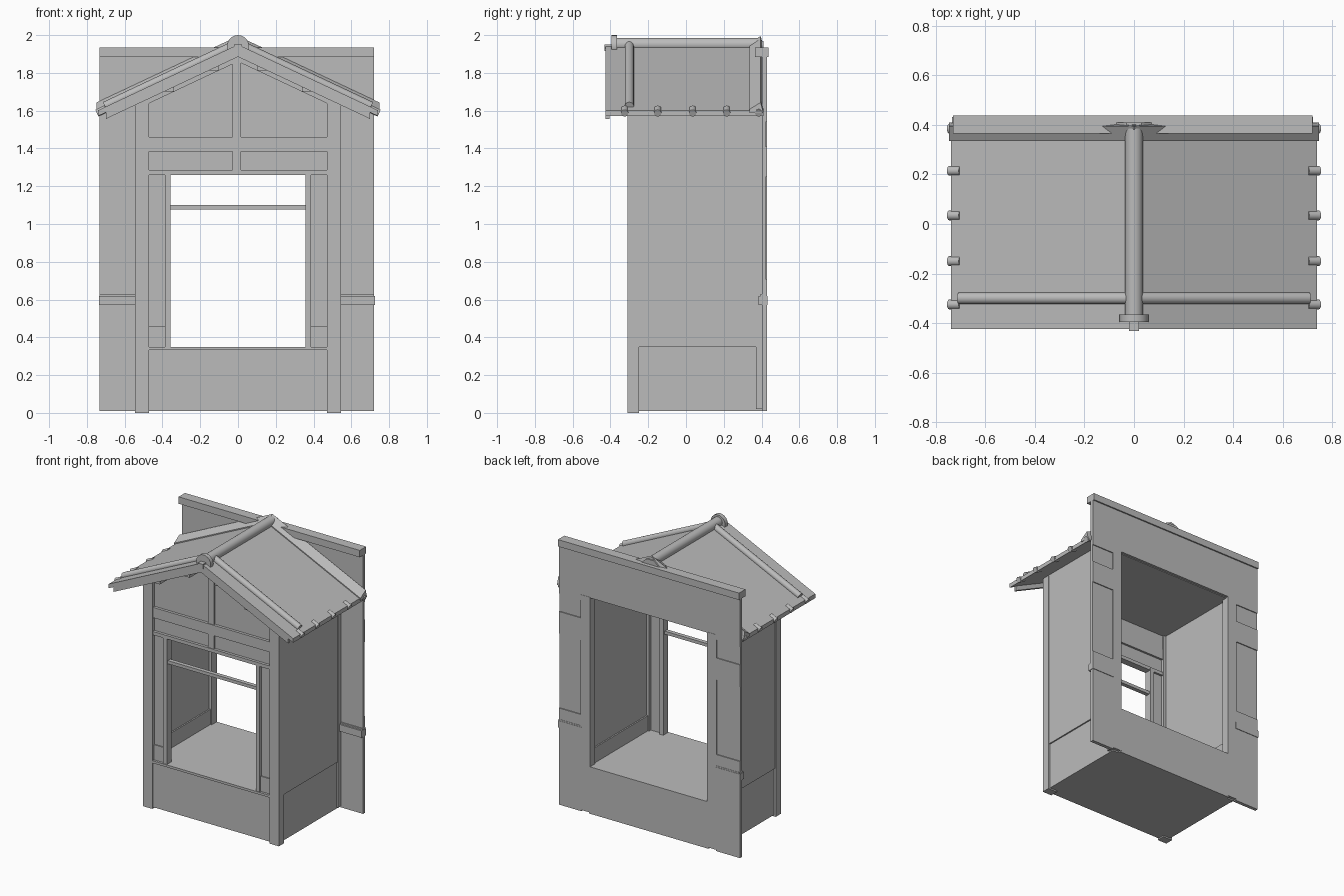
import bpy, math
from mathutils import Vector

cube = bpy.data.objects.get("Cube")
if cube:
    bpy.data.objects.remove(cube)

grey = bpy.data.materials.new("plain_grey")
grey.use_nodes = True
COLOUR = (0.5, 0.5, 0.5, 1)
grey.diffuse_color = COLOUR
grey.node_tree.nodes["Principled BSDF"].inputs["Base Color"].default_value = COLOUR

SLOPE = 0.47          # roof fall per unit of width
RIDGE = 1.95          # height of the roof surface at the ridge


def mesh_object(name, verts, faces):
    mesh = bpy.data.meshes.new(name)
    mesh.from_pydata(verts, [], faces)
    mesh.materials.append(grey)
    obj = bpy.data.objects.new(name, mesh)
    bpy.context.collection.objects.link(obj)
    return obj


def prism(name, profile, start, end, axis="y"):
    """Extrude a closed profile: (x, z) along y, or (y, z) along x."""
    def place(p, t):
        return (p[0], t, p[1]) if axis == "y" else (t, p[0], p[1])
    n = len(profile)
    verts = [place(p, t) for t in (start, end) for p in profile]
    faces = [list(range(n))[::-1], list(range(n, 2 * n))]
    faces += [(i, (i + 1) % n, n + (i + 1) % n, n + i) for i in range(n)]
    obj = mesh_object(name, verts, faces)
    import bmesh
    bm = bmesh.new()
    bm.from_mesh(obj.data)
    bmesh.ops.recalc_face_normals(bm, faces=bm.faces)
    bm.to_mesh(obj.data)
    bm.free()
    return obj


def box(name, x, y, z):
    return prism(name, [(x[0], z[0]), (x[1], z[0]), (x[1], z[1]), (x[0], z[1])], *y)


def pair(name, x, y, z):
    box("left_" + name, x, y, z)
    box("right_" + name, (-x[1], -x[0]), y, z)


def rod(name, a, b, radius, sides=16):
    a, b = Vector(a), Vector(b)
    bpy.ops.mesh.primitive_cylinder_add(vertices=sides, radius=radius,
                                        depth=(b - a).length, location=(a + b) / 2)
    obj = bpy.context.object
    obj.name = name
    obj.rotation_euler = (b - a).to_track_quat("Z", "Y").to_euler()
    obj.data.materials.append(grey)
    bpy.ops.object.shade_smooth_by_angle(angle=math.radians(40))
    return obj


def roof_z(x, lift=0):
    return RIDGE + lift - SLOPE * abs(x)


def slope_strip(name, x0, x1, y, low, high):
    """Band parallel to the roof slope, made on both sides."""
    for side, s in (("left", 1), ("right", -1)):
        prism(f"{side}_{name}", [(s * x0, roof_z(x0, low)), (s * x1, roof_z(x1, low)),
                                 (s * x1, roof_z(x1, high)), (s * x0, roof_z(x0, high))], *y)


# Body: floor base, side walls, ceiling
box("floor_base", (-0.53, 0.53), (-0.295, 0.41), (0.01, 0.35))
pair("side_wall", (0.49, 0.54), (-0.30, 0.41), (0.35, 1.68))
pair("inner_skirting", (0.48, 0.49), (-0.27, 0.40), (0.35, 0.46))
box("ceiling", (-0.5, 0.5), (-0.27, 0.41), (1.57, 1.6))

# Corner posts
pair("front_post", (0.47, 0.545), (-0.31, -0.25), (0, 1.66))
pair("back_post", (0.47, 0.545), (0.37, 0.43), (0.02, 1.58))

# Front wall frame around the window
box("front_apron", (-0.47, 0.47), (-0.302, -0.27), (0.01, 0.33))
box("window_sill", (-0.47, 0.47), (-0.31, -0.25), (0.333, 0.35))
pair("window_post", (0.357, 0.387), (-0.305, -0.25), (0.35, 1.275))
pair("side_panel", (0.387, 0.47), (-0.285, -0.27), (0.35, 1.27))
pair("side_panel_base", (0.387, 0.47), (-0.293, -0.27), (0.35, 0.46))
box("window_bar", (-0.36, 0.36), (-0.295, -0.265), (1.077, 1.1))
box("window_lintel", (-0.47, 0.47), (-0.305, -0.255), (1.26, 1.285))
box("transom_panel", (-0.47, 0.47), (-0.285, -0.27), (1.285, 1.39))
box("tie_beam", (-0.47, 0.47), (-0.305, -0.255), (1.385, 1.46))
box("centre_stud", (-0.03, 0.016), (-0.3, -0.265), (1.285, 1.88))

# Gable infill and the rafters that trim it
prism("gable_panel", [(-0.48, 1.44), (0.48, 1.44), (0.48, roof_z(0.48, -0.03)),
                      (0, roof_z(0, -0.03)), (-0.48, roof_z(0.48, -0.03))], -0.285, -0.26)
slope_strip("gable_rafter", 0, 0.54, (-0.305, -0.26), -0.09, -0.02)
for x in (0.1, 0.34):
    pair("purlin_end", (x, x + 0.05), (-0.41, -0.3), (roof_z(x, -0.09), roof_z(x, -0.055)))

# Roof slabs, bargeboards, round battens
slope_strip("roof_slab", 0, 0.74, (-0.425, 0.41), -0.03, 0)
slope_strip("bargeboard", 0, 0.70, (-0.425, -0.405), -0.065, -0.02)
for side, s in (("left", 1), ("right", -1)):
    rod(side + "_roof_batten", (s * 0.02, -0.3, roof_z(0.02, 0.005)),
        (s * 0.705, -0.3, roof_z(0.705, 0.005)), 0.024)
    # Round eave tile ends
    for y in (-0.325, -0.15, 0.035, 0.215, 0.385):
        rod(side + "_eave_tile", (s * 0.70, y, roof_z(0.70, -0.012)),
            (s * 0.747, y, roof_z(0.747, -0.012)), 0.02, 12)
    # Sloping flashing where the roof meets the wall
    verts = [(s * x, y, roof_z(x, h)) for x in (0, 0.748)
             for y, h in ((0.335, -0.01), (0.335, 0.008), (0.395, 0.045), (0.41, -0.01))]
    faces = [(0, 1, 2, 3), (4, 7, 6, 5), (0, 4, 5, 1), (1, 5, 6, 2), (2, 6, 7, 3), (3, 7, 4, 0)]
    if s > 0:
        faces = [f[::-1] for f in faces]
    mesh_object(side + "_flashing", verts, faces)

# Ridge tile with its front cap and the small beam end below
rod("ridge_tile", (0, -0.37, RIDGE), (0, 0.4, RIDGE), 0.036, 20)
rod("ridge_cap", (0, -0.395, 1.942), (0, -0.365, 1.942), 0.058, 20)
box("ridge_peg", (-0.02, 0.02), (-0.432, -0.39), (1.915, 1.95))
prism("ridge_flashing", [(-0.1, 1.91), (0.1, 1.91), (0.03, 1.97), (-0.03, 1.97)], 0.38, 0.41)

# Back wall with its large opening
WALL = (-0.732, 0.721)
box("upper_wall", WALL, (0.403, 0.428), (1.575, 1.9))
box("lower_wall", (-0.48, 0.48), (0.403, 0.428), (0.01, 0.35))
box("cornice", WALL, (0.365, 0.438), (1.885, 1.935))

# Wall wings: core sheet, raised panels, belt course
for side, x in (("left", (0.54, WALL[1])), ("right", (WALL[0], -0.54))):
    box(side + "_wing", x, (0.403, 0.421), (0.01, 1.58))
    for z in ((0.01, 0.57), (0.63, 0.71), (1.25, 1.41), (1.54, 1.58)):
        box(side + "_wing_panel", x, (0.418, 0.428), z)
    box(side + "_belt_course", (x[0] - 0.003, x[1] + 0.003), (0.383, 0.432), (0.57, 0.62))
    box(side + "_belt_lip", x, (0.395, 0.43), (0.62, 0.63))
